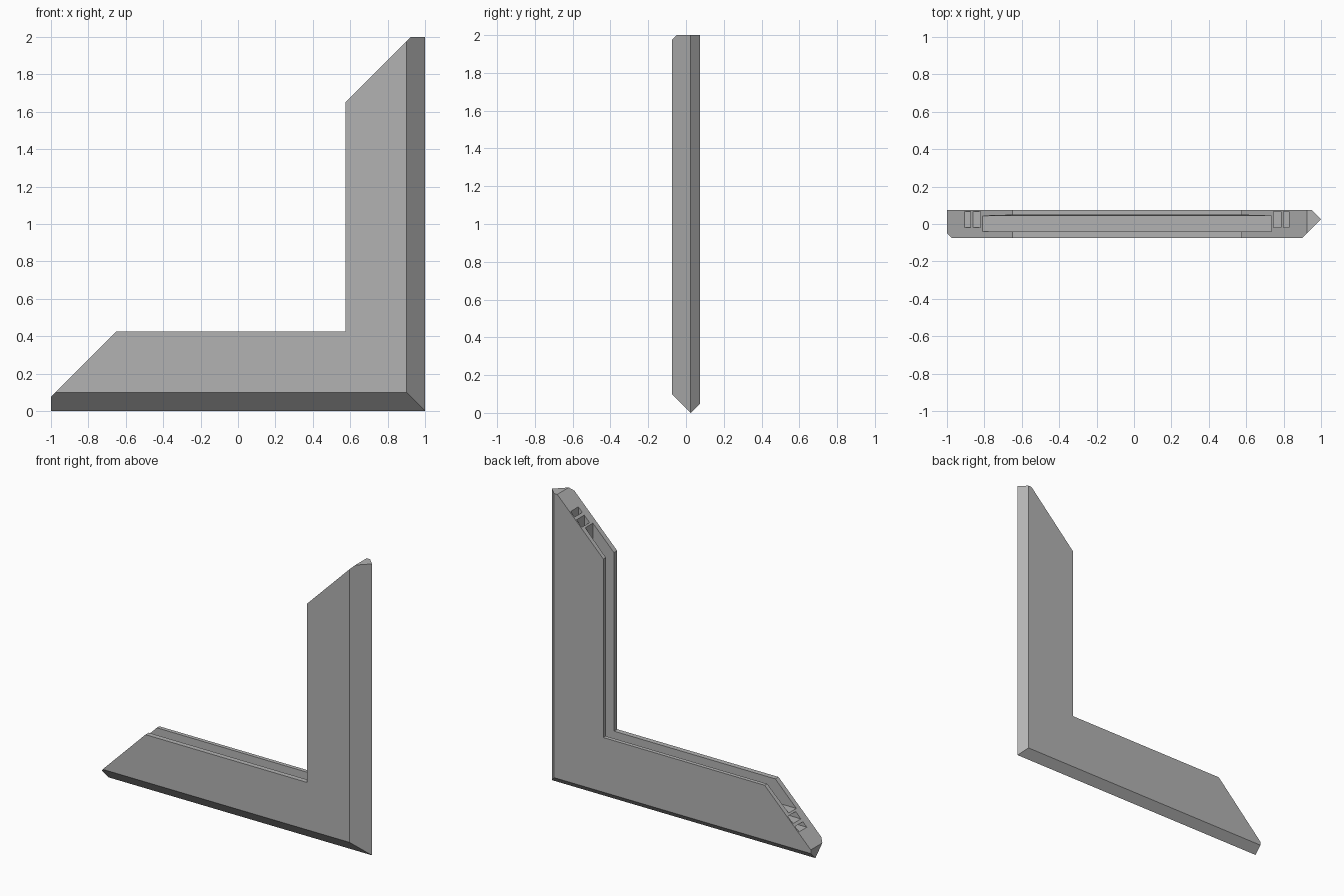
import bpy, bmesh
from mathutils import Vector

default = bpy.data.objects.get("Cube")
if default:
    bpy.data.objects.remove(default, do_unlink=True)

grey = bpy.data.materials.new("aluminium grey")
grey.use_nodes = True
colour = (0.45, 0.45, 0.45, 1)
grey.diffuse_color = colour
grey.node_tree.nodes["Principled BSDF"].inputs["Base Color"].default_value = colour

WIDTH, TIP, FLOOR, HALF = 0.425, 0.075, 0.265, 0.075


def mirror(p):
    """Swap the bottom leg with the upright leg across the mitred corner."""
    return Vector((1 - p[2], p[1], 1 - p[0]))


def make_object(name, bm):
    bmesh.ops.recalc_face_normals(bm, faces=bm.faces)
    mesh = bpy.data.meshes.new(name)
    bm.to_mesh(mesh)
    bm.free()
    mesh.materials.append(grey)
    obj = bpy.data.objects.new(name, mesh)
    bpy.context.collection.objects.link(obj)
    return obj


# Cross-section of the frame: (distance in from the outer edge, depth)
profile = [
    (TIP, -0.05), (0.1, -HALF), (WIDTH, -HALF), (WIDTH, -0.04),
    (FLOOR, -0.04), (FLOOR, 0.043), (WIDTH, 0.048), (WIDTH, HALF),
    (TIP, HALF), (0.05, HALF), (0, 0.025),
]

# Sweep the section from the left end, round the corner, to the top end
bm = bmesh.new()
left = [Vector((-1 + max(d - TIP, 0), y, d)) for d, y in profile]
corner = [Vector((1 - d, y, d)) for d, y in profile]
top = [mirror(p) for p in left]
rings = [[bm.verts.new(p) for p in ring] for ring in (left, corner, top)]
n = len(profile)
for a, b in zip(rings, rings[1:]):
    for i in range(n):
        j = (i + 1) % n
        bm.faces.new((a[i], a[j], b[j], b[i]))
# Sloping end face and the small square tip at each end
for ring in (rings[0], rings[2]):
    bm.faces.new(ring[:9])
    bm.faces.new(ring[8:] + ring[:1])
frame = make_object("corner_frame", bm)

# Connector slots running into both sloping ends
bm = bmesh.new()
for low, high, front, back in ((0.17, 0.2, -0.018, 0.066),
                               (0.215, 0.255, -0.018, 0.066)):
    start, end = -1 + low - TIP - 0.05, -1 + high - TIP + 0.12
    box = [Vector((x, y, z)) for x in (start, end)
           for y in (front, back) for z in (low, high)]
    for points in (box, [mirror(p) for p in box]):
        verts = [bm.verts.new(p) for p in points]
        bmesh.ops.convex_hull(bm, input=verts)
cutter = make_object("slot_cutter", bm)
cutter.hide_render = True
cutter.hide_viewport = True
cutter.display_type = 'WIRE'

cut = frame.modifiers.new("connector_slots", 'BOOLEAN')
cut.operation = 'DIFFERENCE'
cut.solver = 'EXACT'
cut.object = cutter
